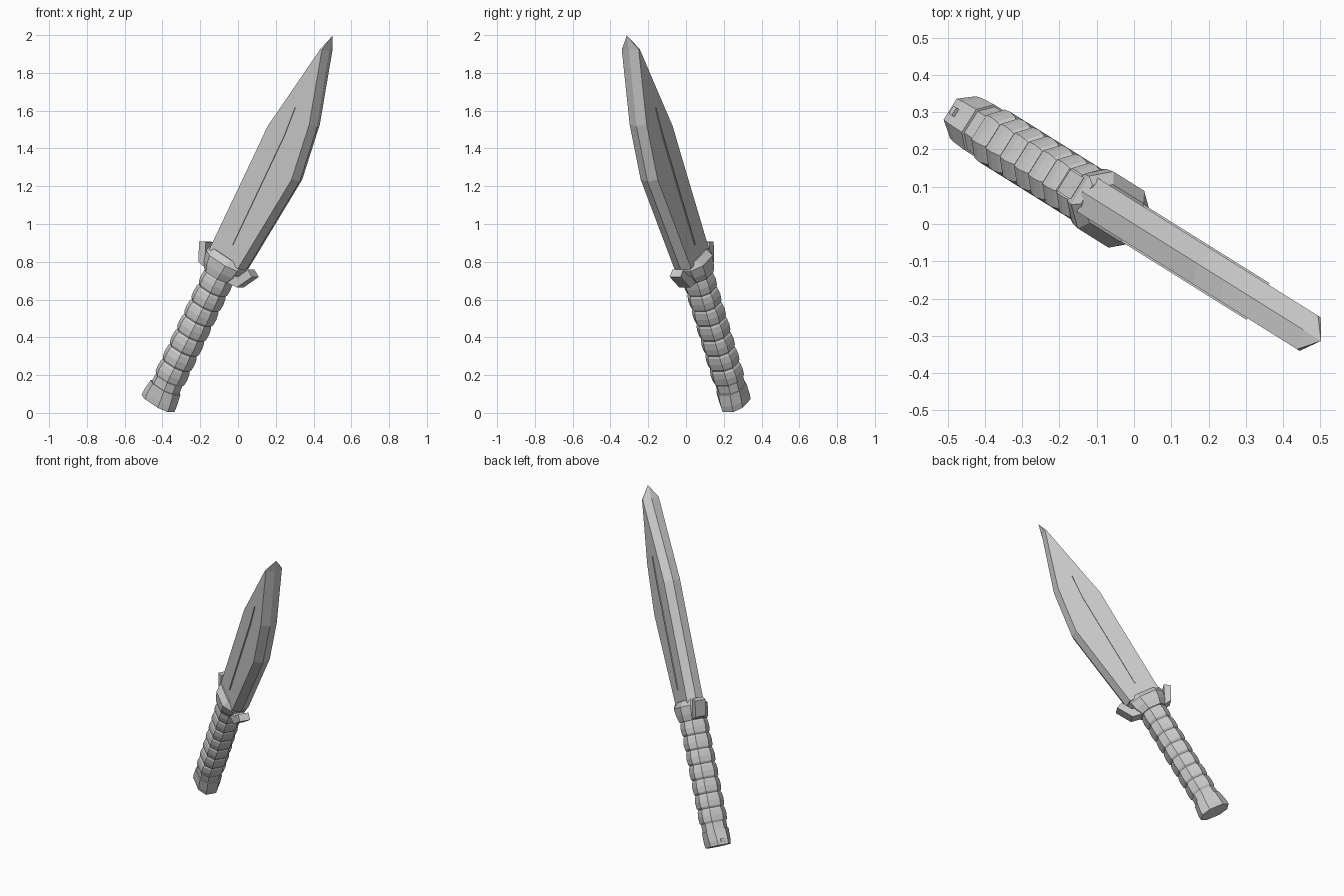
import bpy, bmesh
from math import radians, sin, cos
from mathutils import Vector, Matrix

if "Cube" in bpy.data.objects:
    bpy.data.objects.remove(bpy.data.objects["Cube"])

# Knife frame: local x = across the blade, y = thickness, z = along the knife
az, tilt = radians(-32), radians(29.5)
h = Vector((cos(az), sin(az), 0))
up = Vector((0, 0, 1))
d = h * sin(tilt) + up * cos(tilt)
w = h * cos(tilt) - up * sin(tilt)
n = d.cross(w)
PLACE = Matrix.Translation(w * -0.46) @ Matrix((w, n, d)).transposed().to_4x4()


def finish(name, bm):
    bmesh.ops.recalc_face_normals(bm, faces=bm.faces)
    me = bpy.data.meshes.new(name)
    bm.to_mesh(me)
    bm.free()
    ob = bpy.data.objects.new(name, me)
    ob.matrix_world = PLACE
    bpy.context.collection.objects.link(ob)
    return ob


def loft(name, rings, tip=None):
    bm = bmesh.new()
    vs = [[bm.verts.new(p) for p in r] for r in rings]
    k = len(rings[0])
    for a, b in zip(vs, vs[1:]):
        for i in range(k):
            j = (i + 1) % k
            bm.faces.new((a[i], a[j], b[j], b[i]))
    bm.faces.new(vs[0])
    if tip:
        t = bm.verts.new(tip)
        for i in range(k):
            bm.faces.new((vs[-1][i], vs[-1][(i + 1) % k], t))
    else:
        bm.faces.new(vs[-1])
    return finish(name, bm)


def octagon(u, a, b):
    c = 0.5
    pts = [(a, c * b), (c * a, b), (-c * a, b), (-a, c * b)]
    pts += [(-x, -y) for x, y in pts]
    return [(x, y, u) for x, y in pts]


def plate(name, outline, half):
    return loft(name, [[(x, y, z) for x, z in outline] for y in (-half, half)])


# Blade: flat-sided, with a shallow ridge down the back and down the belly
def blade_ring(u, back, belly, ridge):
    t = 0.053
    return [(back - ridge, 0, u), (back, t, u), (belly, t, u),
            (belly + ridge, 0, u), (belly, -t, u), (back, -t, u)]


stations = [(0.68, -0.094, 0.112, 0.02), (1.256, -0.096, 0.172, 0.02),
            (1.43, -0.098, 0.145, 0.02), (1.564, -0.075, 0.124, 0.02),
            (1.948, -0.012, -0.002, 0.014)]
loft("blade", [blade_ring(*s) for s in stations], tip=(-0.009, 0, 2.03))

# Thin rib along both blade faces
plate("blade_rib", [(0.016, 0.775), (0.024, 0.775), (0.02, 1.435),
                    (0.005, 1.6), (0.012, 1.435)], 0.058)

# Guard collar and its two upswept prongs
loft("guard_collar", [octagon(0.575, 0.08, 0.078), octagon(0.615, 0.1, 0.086),
                      octagon(0.665, 0.112, 0.09), octagon(0.7, 0.108, 0.06)])
prong = [(0.07, 0.575), (0.145, 0.585), (0.2, 0.68), (0.158, 0.7),
         (0.122, 0.635), (0.07, 0.63)]
for side, name in ((1, "guard_prong_belly"), (-0.9, "guard_prong_back")):
    plate(name, [(side * x, z) for x, z in prong], 0.034)

# Grip: octagonal with shallow stepped rings
rings = [octagon(-0.12, 0.074, 0.068)]
count, start, step = 7, -0.06, 0.091
for i in range(count):
    u = start + i * step
    rings += [octagon(u, 0.07, 0.069), octagon(u + 0.012, 0.076, 0.076),
              octagon(u + step * 0.5, 0.078, 0.079), octagon(u + step - 0.012, 0.075, 0.075)]
rings.append(octagon(start + count * step, 0.07, 0.069))
loft("grip", rings)

# Pommel: flared cap with a small lug on the end
loft("pommel", [octagon(-0.203, 0.093, 0.066), octagon(-0.17, 0.092, 0.07),
                octagon(-0.105, 0.08, 0.073)])
plate("pommel_lug", [(-0.1, -0.185), (-0.05, -0.185), (-0.05, -0.165), (-0.1, -0.165)], 0.012)
